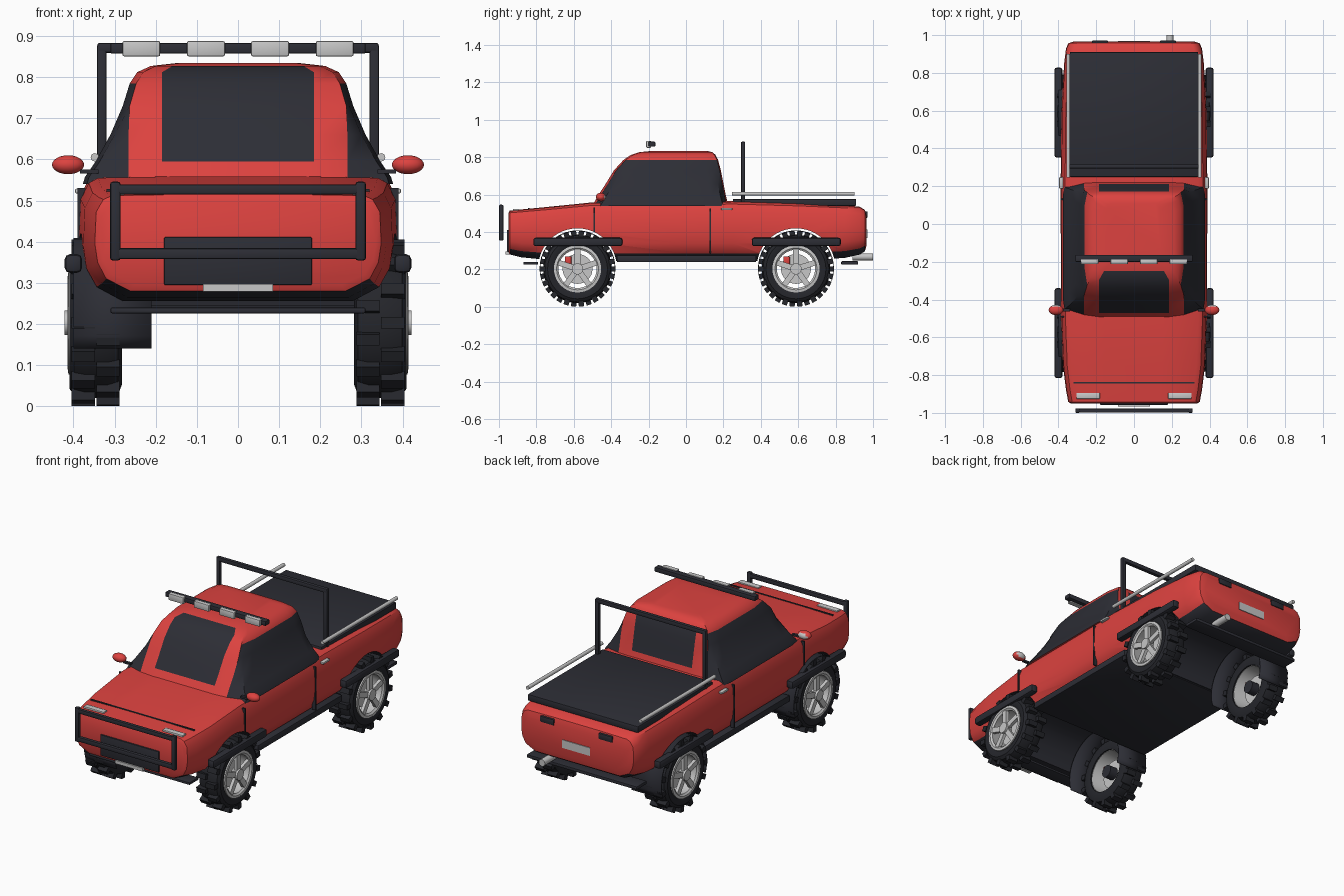
import bpy, bmesh, math
from mathutils import Matrix, Vector

old = bpy.data.objects.get("Cube")
if old:
    bpy.data.objects.remove(old, do_unlink=True)


def material(name, rgb):
    m = bpy.data.materials.new(name)
    m.use_nodes = True
    m.diffuse_color = (*rgb, 1)
    m.node_tree.nodes["Principled BSDF"].inputs["Base Color"].default_value = (*rgb, 1)
    return m


RED = material("red_paint", (0.72, 0.055, 0.05))
DARK = material("dark_trim", (0.026, 0.027, 0.036))
TYRE = material("tyre_rubber", (0.018, 0.019, 0.024))
SILVER = material("silver_metal", (0.57, 0.57, 0.57))


def smooth(ob, angle=35):
    bpy.ops.object.select_all(action='DESELECT')
    bpy.context.view_layer.objects.active = ob
    ob.select_set(True)
    bpy.ops.object.shade_smooth_by_angle(angle=math.radians(angle))


def finish(name, bm, *mats, shade=True):
    bmesh.ops.recalc_face_normals(bm, faces=bm.faces)
    me = bpy.data.meshes.new(name)
    bm.to_mesh(me)
    bm.free()
    ob = bpy.data.objects.new(name, me)
    bpy.context.collection.objects.link(ob)
    for m in mats:
        me.materials.append(m)
    if shade:
        smooth(ob)
    return ob


def box(name, centre, size, mat, bevel=0.0):
    bm = bmesh.new()
    bmesh.ops.create_cube(bm, size=1, matrix=Matrix.LocRotScale(Vector(centre), None, Vector(size)))
    if bevel:
        bmesh.ops.bevel(bm, geom=bm.edges[:], offset=bevel, segments=2, profile=0.5, affect='EDGES')
    return finish(name, bm, mat)


def cylinder(name, centre, radius, length, axis, mat, sides=24):
    bm = bmesh.new()
    turn = Matrix.Rotation(math.pi / 2, 4, 'Y' if axis == 'X' else 'X')
    bmesh.ops.create_cone(bm, cap_ends=True, segments=sides, radius1=radius, radius2=radius,
                          depth=length, matrix=Matrix.Translation(centre) @ turn)
    return finish(name, bm, mat)


def loft(bm, rings, closed=True):
    """Skin rings of points; returns (face, ring index, column index)."""
    vs = [[bm.verts.new(p) for p in r] for r in rings]
    n = len(vs[0])
    made = []
    for i in range(len(vs) - 1 + (not closed)):
        a, b = vs[i], vs[(i + 1) % len(vs)]
        for j in range(n):
            k = (j + 1) % n
            made.append((bm.faces.new((a[j], a[k], b[k], b[j])), i, j))
    if closed:
        bm.faces.new(vs[0])
        bm.faces.new(vs[-1])
    return made


def lathe(name, profile, centre, mat, side, sides=40):
    """Revolve a closed (radius, x) profile about the axle."""
    cx, cy, cz = centre
    rings = []
    for r, x in profile:
        rings.append([(cx + side * x, cy + r * math.cos(math.tau * k / sides),
                       cz + r * math.sin(math.tau * k / sides)) for k in range(sides)])
    bm = bmesh.new()
    loft(bm, rings, closed=False)
    return finish(name, bm, mat)


AXLES = (("front", -0.58), ("rear", 0.588))
SIDES = (("left", 1), ("right", -1))

# Lower body: one section swept through stations (y, half width, bottom, top)
section = [(0.75, 0), (0.92, 0.13), (0.98, 0.3), (1, 0.5), (0.99, 0.83), (0.94, 0.96), (0.88, 1), (0.4, 1.012)]
stations = [(-0.95, 0.335, 0.295, 0.498), (-0.942, 0.348, 0.28, 0.512), (-0.88, 0.36, 0.265, 0.518),
            (-0.75, 0.376, 0.252, 0.53), (-0.5, 0.386, 0.245, 0.555), (0, 0.388, 0.245, 0.557),
            (0.25, 0.388, 0.245, 0.562), (0.6, 0.384, 0.245, 0.552), (0.85, 0.37, 0.262, 0.54),
            (0.93, 0.36, 0.28, 0.532), (0.957, 0.347, 0.298, 0.515), (0.966, 0.32, 0.33, 0.485)]
rings = []
for y, w, lo, hi in stations:
    half = [(w * u, y, lo + (hi - lo) * t) for u, t in section]
    rings.append(half + [(-x, yy, z) for x, yy, z in reversed(half)])
bm = bmesh.new()
loft(bm, rings)
bmesh.ops.recalc_face_normals(bm, faces=bm.faces)
for f in bm.faces:
    f.material_index = int(f.normal.z < -0.6)
body = finish("body", bm, RED, DARK, shade=False)

# Wheel arches cut right through the body
cutters = []
for end, y in AXLES:
    c = cylinder("arch_cutter", (0, y, 0.21), 0.21, 1.2, 'X', DARK, 48)
    c.hide_render = True
    mod = body.modifiers.new("arch", 'BOOLEAN')
    mod.object = c
    mod.solver = 'EXACT'
    mod.material_mode = 'TRANSFER'
    cutters.append(c)
bpy.context.view_layer.update()
cut = bpy.data.meshes.new_from_object(body.evaluated_get(bpy.context.evaluated_depsgraph_get()))
body.modifiers.clear()
body.data = cut
for c in cutters:
    bpy.data.objects.remove(c, do_unlink=True)
smooth(body)

# Cabin: plan rings (z, half width, front y, back y) with glass by column
levels = [(0.54, 0.377, -0.503, 0.228), (0.557, 0.372, -0.492, 0.223), (0.595, 0.346, -0.47, 0.213),
          (0.66, 0.31, -0.428, 0.2), (0.73, 0.28, -0.385, 0.186), (0.785, 0.263, -0.335, 0.172),
          (0.812, 0.245, -0.295, 0.158), (0.827, 0.212, -0.25, 0.142), (0.834, 0.15, -0.18, 0.11)]
rings = []
for z, w, f, b in levels:
    c = min(0.266, w * 0.94)
    g = min(0.185, c * 0.8)
    half = [(g, f), (c, f + 0.012), (w - 0.01, f + 0.045), (w, f + 0.11),
            (w, b - 0.08), (w - 0.01, b - 0.03), (c, b - 0.006), (g, b)]
    rings.append([(x, y, z) for x, y in half] + [(-x, y, z) for x, y in reversed(half)])
bm = bmesh.new()
for face, level, col in loft(bm, rings):
    side_glass = col in (1, 2, 3, 4, 5, 9, 10, 11, 12, 13) and level < 5
    windscreen = col == 15 and 2 <= level < 7
    back_glass = col == 7 and 2 <= level < 5
    face.material_index = int(side_glass or windscreen or back_glass)
finish("cabin", bm, RED, DARK)

# Underbody, sills and guards
box("sill", (0, 0.003, 0.257), (0.765, 0.745, 0.036), DARK, 0.005)
box("front_skid_plate", (0, -0.83, 0.233), (0.62, 0.08, 0.014), DARK, 0.004)
box("rear_skid_plate", (0, 0.875, 0.235), (0.68, 0.09, 0.018), DARK, 0.004)

# Front end: grille, plate, bull bar, lamps, bonnet seam
box("grille", (0, -0.948, 0.353), (0.36, 0.02, 0.117), DARK, 0.004)
box("front_plate", (0, -0.955, 0.288), (0.17, 0.02, 0.018), SILVER)
box("bull_bar_top", (0, -0.988, 0.527), (0.6, 0.022, 0.025), DARK, 0.006)
box("bull_bar_bottom", (0, -0.988, 0.371), (0.6, 0.022, 0.027), DARK, 0.006)
box("bonnet_seam", (0, -0.84, 0.522), (0.64, 0.008, 0.012), DARK)

# Rear end: plate and exhaust
box("rear_plate", (0, 0.965, 0.39), (0.17, 0.01, 0.045), SILVER)
cylinder("exhaust", (0.19, 0.945, 0.267), 0.019, 0.11, 'Y', SILVER)

# Bed cover, roll bar and roof light bar
box("bed_cover", (0, 0.58, 0.558), (0.68, 0.66, 0.036), DARK, 0.004)
box("roll_bar_top", (0, 0.305, 0.871), (0.684, 0.022, 0.024), DARK, 0.005)
box("light_bar", (0, -0.182, 0.87), (0.62, 0.036, 0.026), DARK, 0.004)
for i, x in enumerate((-0.235, -0.078, 0.078, 0.235)):
    box(f"roof_lamp_{i}", (x, -0.2, 0.869), (0.092, 0.026, 0.037), SILVER, 0.004)

# Parts repeated on both sides
for side, s in SIDES:
    box(f"{side}_bull_bar_post", (s * 0.298, -0.988, 0.45), (0.026, 0.024, 0.192), DARK, 0.007)
    box(f"{side}_headlamp", (s * 0.243, -0.91, 0.517), (0.125, 0.032, 0.014), SILVER, 0.003)
    box(f"{side}_tail_lamp", (s * 0.18, 0.962, 0.493), (0.085, 0.018, 0.034), DARK, 0.005)
    box(f"{side}_roll_bar_leg", (s * 0.331, 0.305, 0.715), (0.023, 0.022, 0.33), DARK, 0.005)
    cylinder(f"{side}_bed_rail", (s * 0.348, 0.573, 0.605), 0.01, 0.655, 'Y', SILVER, 16)
    box(f"{side}_door_handle", (s * 0.385, 0.218, 0.523), (0.022, 0.06, 0.012), SILVER, 0.004)
    box(f"{side}_door_front_seam", (s * 0.38, -0.49, 0.465), (0.02, 0.008, 0.13), DARK)
    box(f"{side}_door_rear_seam", (s * 0.38, 0.13, 0.405), (0.02, 0.008, 0.24), DARK)
    # Door mirror: shell, arm and glass
    box(f"{side}_mirror_arm", (s * 0.362, -0.455, 0.571), (0.045, 0.016, 0.01), DARK)
    bm = bmesh.new()
    bmesh.ops.create_uvsphere(bm, u_segments=20, v_segments=12, radius=1,
                              matrix=Matrix.LocRotScale(Vector((s * 0.413, -0.455, 0.587)), None,
                                                        Vector((0.039, 0.027, 0.023))))
    for f in bm.faces:
        f.material_index = int(f.calc_center_median().y > -0.437)
    finish(f"{side}_mirror", bm, RED, SILVER)

# Wheels with arch bars
tyre_profile = [(0.12, 0.055), (0.135, 0.064), (0.16, 0.064), (0.176, 0.052), (0.183, 0.025), (0.183, -0.03),
                (0.174, -0.055), (0.15, -0.064), (0.12, -0.058)]
rim_profile = [(0.102, 0.06), (0.112, 0.068), (0.126, 0.066), (0.126, -0.05), (0.118, -0.05), (0.106, 0.04)]
for end, y in AXLES:
    for side, s in SIDES:
        tag = f"{end}_{side}"
        hub = Vector((s * 0.346, y, 0.203))
        box(f"{tag}_arch_bar", (s * 0.4, y + 0.002, 0.347), (0.042, 0.476, 0.045), DARK, 0.012)
        lathe(f"{tag}_tyre", tyre_profile, hub, TYRE, s)
        lathe(f"{tag}_rim", rim_profile, hub, SILVER, s)
        cylinder(f"{tag}_hub", hub + Vector((s * 0.055, 0, 0)), 0.03, 0.04, 'X', SILVER)
        cylinder(f"{tag}_brake_disc", hub + Vector((s * 0.005, 0, 0)), 0.08, 0.014, 'X', SILVER, 32)
        cylinder(f"{tag}_axle_stub", hub - Vector((s * 0.02, 0, 0)), 0.035, 0.06, 'X', DARK)
        box(f"{tag}_caliper", hub + Vector((s * 0.005, -0.05, 0.045)), (0.04, 0.035, 0.045), RED, 0.005)
        # Five spokes
        bm = bmesh.new()
        for k in range(5):
            turn = Matrix.Rotation(math.tau * k / 5, 4, 'X')
            bmesh.ops.create_cube(bm, size=1, matrix=Matrix.Translation(hub) @ turn @ Matrix.LocRotScale(
                Vector((s * 0.055, 0, 0.065)), None, Vector((0.018, 0.03, 0.095))))
        finish(f"{tag}_spokes", bm, SILVER)
        # Two staggered rows of tread blocks
        bm = bmesh.new()
        count = 15
        for k in range(count * 2):
            turn = Matrix.Rotation(math.tau * (k + 0.5) / (count * 2), 4, 'X')
            x = s * (0.03 if k % 2 else -0.03)
            bmesh.ops.create_cube(bm, size=1, matrix=Matrix.Translation(hub) @ turn @ Matrix.LocRotScale(
                Vector((x, 0, 0.187)), None, Vector((0.056, 0.028, 0.03))))
        finish(f"{tag}_tread", bm, TYRE)
    # Splash guard curving over the right-hand wheel
    bm = bmesh.new()
    arc = []
    for k in range(25):
        a = math.radians(-19 + 218 * k / 24)
        arc.append([bm.verts.new((x, y + 0.203 * math.cos(a), 0.206 + 0.203 * math.sin(a))) for x in (-0.4, -0.21)])
    for a, b in zip(arc, arc[1:]):
        bm.faces.new((a[0], a[1], b[1], b[0]))
    guard = finish(f"{end}_splash_guard", bm, DARK)
    guard.modifiers.new("thickness", 'SOLIDIFY').thickness = 0.004
